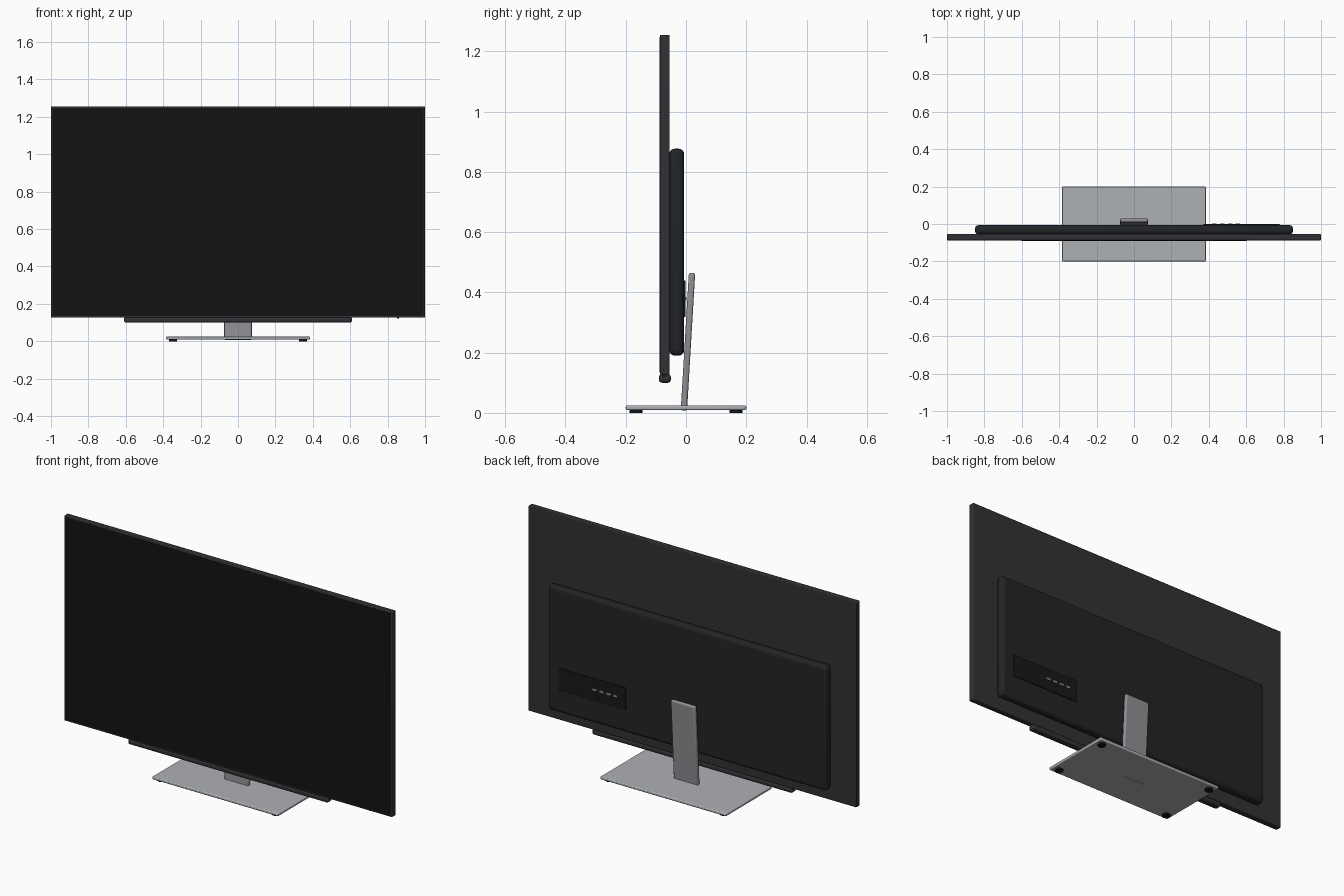
import bpy, math

if "Cube" in bpy.data.objects:
    bpy.data.objects.remove(bpy.data.objects["Cube"])


def material(name, r, g, b):
    m = bpy.data.materials.new(name)
    m.diffuse_color = (r, g, b, 1)
    m.use_nodes = True
    m.node_tree.nodes["Principled BSDF"].inputs["Base Color"].default_value = m.diffuse_color
    return m


FRAME = material("dark_frame", 0.03, 0.031, 0.035)
SCREEN = material("black_glass", 0.006, 0.006, 0.007)
HOUSING = material("black_plastic", 0.016, 0.017, 0.019)
RECESS = material("port_black", 0.009, 0.009, 0.01)
STEEL = material("brushed_steel", 0.42, 0.44, 0.46)
NECK = material("neck_steel", 0.28, 0.28, 0.3)
CONTACT = material("contact_grey", 0.35, 0.35, 0.35)
RUBBER = material("rubber", 0.008, 0.008, 0.008)


def finish(ob, name, mat, bevel, segments):
    ob.name = name
    ob.data.materials.append(mat)
    if bevel:
        mod = ob.modifiers.new("bevel", 'BEVEL')
        mod.width, mod.segments = bevel, segments
        bpy.ops.object.shade_smooth_by_angle(angle=math.radians(35))
    return ob


def box(name, x, y, z, mat, bevel=0, segments=3):
    """Box from (min, max) pairs on each axis."""
    centre = [(a + b) / 2 for a, b in (x, y, z)]
    bpy.ops.mesh.primitive_cube_add(size=1, location=centre)
    ob = bpy.context.object
    ob.scale = [b - a for a, b in (x, y, z)]
    bpy.ops.object.transform_apply(location=False, rotation=False, scale=True)
    return finish(ob, name, mat, bevel, segments)


def disc(name, x, y, z, radius, mat):
    bpy.ops.mesh.primitive_cylinder_add(vertices=32, radius=radius, depth=z[1] - z[0],
                                        location=(x, y, (z[0] + z[1]) / 2))
    ob = finish(bpy.context.object, name, mat, 0, 0)
    bpy.ops.object.shade_smooth_by_angle(angle=math.radians(35))
    return ob


# display panel with a thin bezel around the glass
box("panel_frame", (-1, 1), (-0.087, -0.054), (0.126, 1.255), FRAME, 0.004, 2)
box("screen_glass", (-0.993, 0.993), (-0.088, -0.08), (0.134, 1.248), SCREEN)

# electronics housing on the back
box("rear_housing", (-0.85, 0.85), (-0.056, -0.006), (0.19, 0.877), HOUSING, 0.019, 4)

# connector plate with a row of ports
box("port_plate", (0.37, 0.78), (-0.01, -0.001), (0.318, 0.44), RECESS, 0.002, 2)
for i in range(4):
    x = 0.43 + i * 0.042
    box("port", (x - 0.012, x + 0.012), (-0.004, 0.002), (0.375, 0.385), CONTACT)

# speaker bar under the panel
box("speaker_bar", (-0.61, 0.61), (-0.09, -0.05), (0.1, 0.128), FRAME, 0.01, 4)

# indicator under the right corner
disc("indicator", 0.855, -0.073, (0.121, 0.128), 0.005, RUBBER)

# leaning neck, passing through the base plate
neck = box("stand_neck", (-0.074, 0.074), (-0.0105, 0.0105), (-0.229, 0.229), NECK, 0.007, 3)
neck.location = (0, 0.0065, 0.236)
neck.rotation_euler.x = -math.atan2(0.027, 0.457)

# base plate and four feet
box("stand_base", (-0.384, 0.384), (-0.2, 0.2), (0.009, 0.025), STEEL, 0.005, 3)
for sx in (-1, 1):
    for sy in (-1, 1):
        disc("foot", sx * 0.348, sy * 0.166, (0, 0.011), 0.021, RUBBER)
